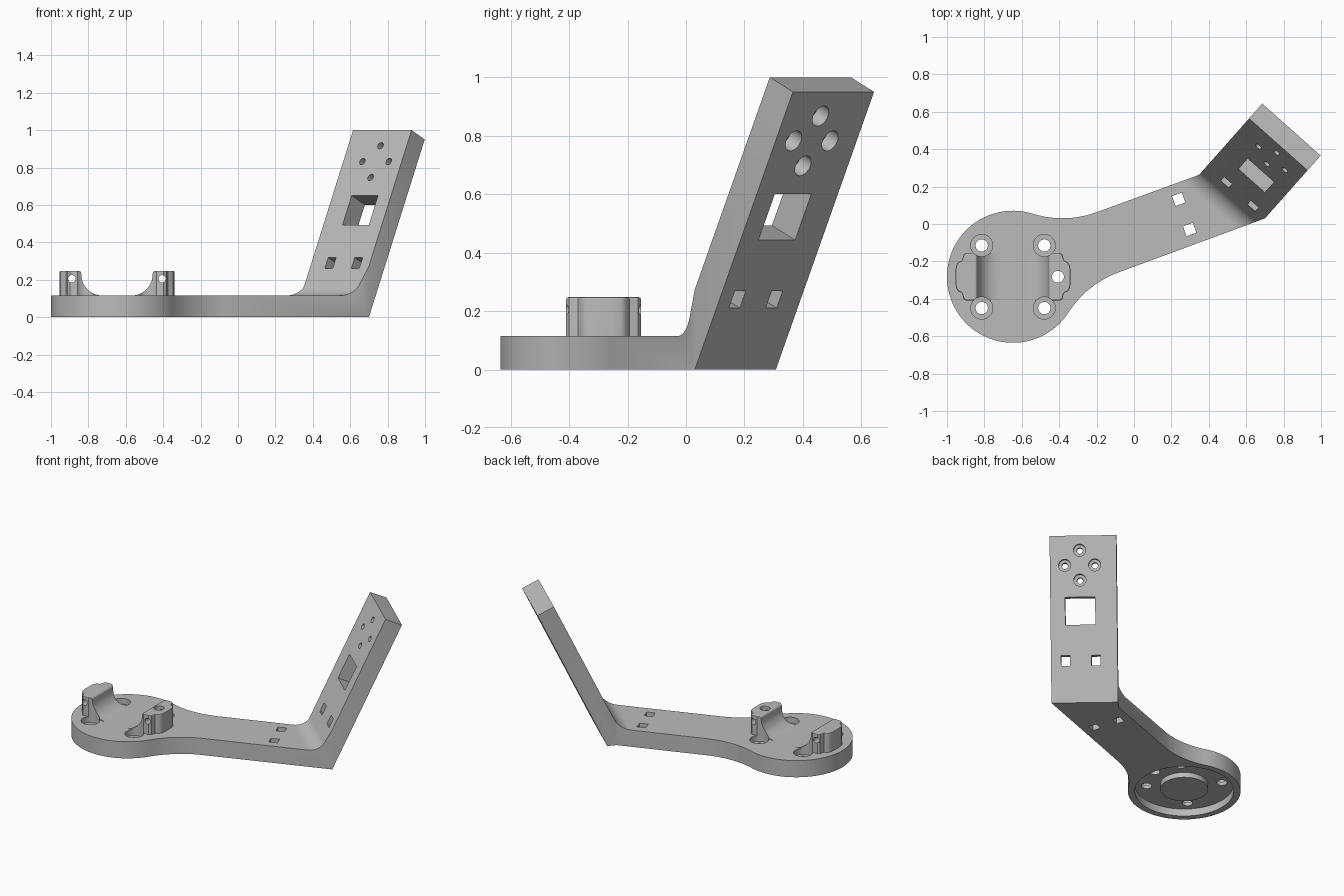
import bpy, bmesh, math
from mathutils import Vector, Matrix

if "Cube" in bpy.data.objects:
    bpy.data.objects.remove(bpy.data.objects["Cube"], do_unlink=True)

grey = bpy.data.materials.new("light_grey")
grey.use_nodes = True
grey.diffuse_color = (0.5, 0.5, 0.5, 1)
grey.node_tree.nodes["Principled BSDF"].inputs["Base Color"].default_value = (0.5, 0.5, 0.5, 1)

X, Y, Z = Vector((1, 0, 0)), Vector((0, 1, 0)), Vector((0, 0, 1))


def prism(name, pts, lo, hi, origin=(0, 0, 0), ax=X, ay=Y):
    """Extrude a closed 2D profile between lo and hi along ax x ay."""
    az = ax.cross(ay)
    m = Matrix((ax, ay, az)).transposed()
    o = Vector(origin)
    bm = bmesh.new()
    rings = [[bm.verts.new(o + m @ Vector((x, y, h))) for x, y in pts] for h in (lo, hi)]
    bm.faces.new(rings[0])
    bm.faces.new(rings[1])
    n = len(pts)
    for i in range(n):
        j = (i + 1) % n
        bm.faces.new((rings[0][i], rings[0][j], rings[1][j], rings[1][i]))
    bmesh.ops.recalc_face_normals(bm, faces=bm.faces)
    me = bpy.data.meshes.new(name)
    bm.to_mesh(me)
    bm.free()
    me.materials.append(grey)
    ob = bpy.data.objects.new(name, me)
    bpy.context.scene.collection.objects.link(ob)
    return ob


def arc(cx, cy, r, a0, a1, n):
    return [(cx + r * math.cos(a0 + (a1 - a0) * i / n),
             cy + r * math.sin(a0 + (a1 - a0) * i / n)) for i in range(n + 1)]


def circle(cx, cy, r, n=32):
    return arc(cx, cy, r, 0, math.tau, n)[:-1]


def box(cx, cy, sx, sy):
    return [(cx + i * sx / 2, cy + j * sy / 2) for i, j in ((-1, -1), (1, -1), (1, 1), (-1, 1))]


def apply_mod(ob):
    bpy.ops.object.select_all(action='DESELECT')
    bpy.context.view_layer.objects.active = ob
    ob.select_set(True)
    bpy.ops.object.modifier_apply(modifier=ob.modifiers[0].name)


def boolean(ob, other, op, keep=False):
    mod = ob.modifiers.new("bool", 'BOOLEAN')
    mod.operation, mod.object, mod.solver = op, other, 'EXACT'
    apply_mod(ob)
    if not keep:
        bpy.data.objects.remove(other, do_unlink=True)


# Main dimensions
CX, CY, R = -0.647, -0.282, 0.353      # round base
T = 0.115                              # arm thickness
HALF, RF = 0.171, 0.535                # arm half width, neck fillet radius
ang = math.radians(20)                 # arm heading
P = Vector((0.70, 0.03, 0))            # outer bottom corner of the upright
w = Vector((-0.748, 0.664, 0)).normalized()
u = Vector((w.y, -w.x, 0))
WIDTH = 0.418
A = math.radians(25.3)                 # lean of the upright

# Footprint: round base, filleted neck, arm and upright
s = math.sqrt((R + RF) ** 2 - (HALF + RF) ** 2)
ta = math.atan2(HALF + RF, s)
upper = arc(s, HALF + RF, RF, 1.5 * math.pi, math.pi + ta, 14)
disc = arc(0, 0, R, ta, math.tau - ta, 64)[1:-1]
lower = [(x, -y) for x, y in reversed(upper)]
foot = [(CX + x * math.cos(ang) - y * math.sin(ang), CY + x * math.sin(ang) + y * math.cos(ang))
        for x, y in upper + disc + lower]
Q = P + w * WIDTH
foot += [tuple(p.xy) for p in (P, P + u * 0.8, Q + u * 0.8, Q - u * 0.06)]
body = prism("bent_arm_bracket", foot, -0.1, 1.3)

# Side profile with a filleted inner bend
d, n, t = Vector((math.sin(A), math.cos(A))), Vector((-math.cos(A), math.sin(A))), 0.117
top = d * (0.95 / d.y)
corner = n * t + d * ((T - n.y * t) / d.y)
tl = 0.07
rb = tl / math.tan((math.pi / 2 - A) / 2)
profile = [(0, 0), tuple(top), tuple(top + n * t)]
profile += arc(corner.x - tl, T + rb, rb, -A, -math.pi / 2, 12)
profile += [(-2.4, T), (-2.4, 0)]
boolean(body, prism("side_profile", profile, -3, 3, P, u, Z), 'INTERSECT')

# Underside recess with a round centre boss
boolean(body, prism("recess", circle(CX, CY, 0.31, 64), -0.1, 0.05), 'DIFFERENCE')
boolean(body, prism("centre_boss", circle(CX, CY, 0.15, 48), 0.015, 0.07), 'UNION')

# Cradle blocks with a concave inner side
half = [(0.07, 0.128), (0.25, 0.128), (0.264, 0.118), (0.272, 0.088), (0.294, 0.076),
        (0.304, 0.06), (0.308, 0.03)]
outline = half + [(x, -y) for x, y in reversed(half)]
cove = [(0.075 + 0.115 * math.sin(a), 0.225 - 0.11 * math.cos(a))
        for a in (math.pi / 2 * i / 12 for i in range(13))]
side = cove + [(0.192, 0.238), (0.198, 0.245), (0.207, 0.248), (0.4, 0.248), (0.4, 0.09), (0.075, 0.09)]
for sx in (-1, 1):
    block = prism("cradle_block", [(sx * x, y) for x, y in outline], 0.09, 0.248, (CX, CY, 0))
    bev = block.modifiers.new("bevel", 'BEVEL')
    bev.width, bev.segments, bev.limit_method, bev.angle_limit = 0.008, 2, 'ANGLE', math.radians(80)
    apply_mod(block)
    boolean(block, prism("cove", [(sx * x, z) for x, z in side], -0.5, 0.5, (CX, CY, 0), X, Z), 'INTERSECT')
    boolean(body, block, 'UNION')

# Base holes: four counterbored screws, cross pins, one vertical hole
cutters = []
for sx in (-1, 1):
    for sy in (-1, 1):
        x, y = CX + sx * 0.1675, CY + sy * 0.1675
        cutters.append(prism("screw_hole", circle(x, y, 0.033), -0.2, 0.2))
        cutters.append(prism("screw_head", circle(x, y, 0.059), 0.075, 0.4))
    cutters.append(prism("pin_hole", circle(sx * 0.241, 0.205, 0.02, 20), -0.3, 0.3, (CX, CY, 0), X, Z))
cutters.append(prism("centre_hole", circle(CX + 0.24, CY, 0.032), -0.2, 0.4))

# Square strap holes in the arm
arm_x = Vector((math.cos(ang), math.sin(ang), 0))
for sy in (-1, 1):
    cutters.append(prism("arm_slot", box(0.974, sy * 0.086, 0.056, 0.056), -0.2, 0.2,
                         (CX, CY, 0), arm_x, Z.cross(arm_x)))

# Upright openings, in the plane of its outer face
up = u * math.sin(A) + Z * math.cos(A)
mid = 0.187


def plate_cut(name, pts, depth):
    cutters.append(prism(name, pts, -depth, 0.1, P, w, up))


plate_cut("window", box(mid, 0.577, 0.188, 0.174), 0.3)
for i in (-1, 1):
    plate_cut("strap_slot", box(mid + i * 0.095, 0.265, 0.056, 0.064), 0.3)
for i, j in ((1, 0), (-1, 0), (0, 1), (0, -1)):
    x, y = mid + i * 0.094, 0.865 + j * 0.094
    plate_cut("plate_hole", circle(x, y, 0.019, 24), 0.3)
    plate_cut("plate_counterbore", circle(x, y, 0.038), 0.055)

for c in cutters:
    boolean(body, c, 'DIFFERENCE')

# Finish: one material, smooth curves, crisp edges
body.data.materials.clear()
body.data.materials.append(grey)
for f in body.data.polygons:
    f.material_index = 0
bpy.ops.object.select_all(action='DESELECT')
body.select_set(True)
bpy.context.view_layer.objects.active = body
bpy.ops.object.shade_smooth_by_angle(angle=math.radians(30))
wn = body.modifiers.new("weighted_normal", 'WEIGHTED_NORMAL')
wn.keep_sharp = True
